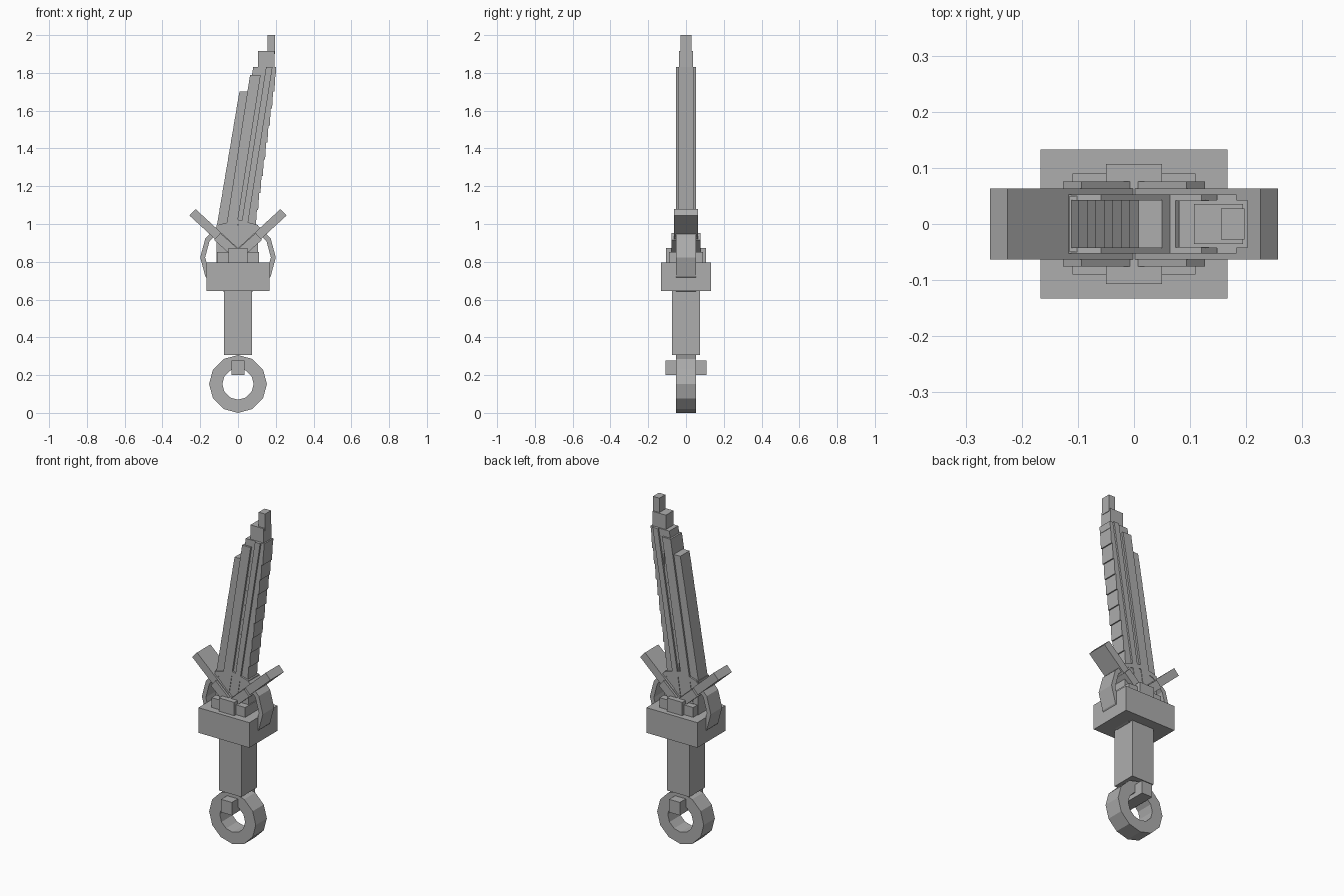
import bpy, math

if "Cube" in bpy.data.objects:
    bpy.data.objects.remove(bpy.data.objects["Cube"])

grey = bpy.data.materials.new("plain grey")
grey.diffuse_color = (0.42, 0.42, 0.42, 1)
grey.use_nodes = True
grey.node_tree.nodes["Principled BSDF"].inputs["Base Color"].default_value = grey.diffuse_color


def make(name, verts, faces):
    me = bpy.data.meshes.new(name)
    me.from_pydata(verts, [], faces)
    me.materials.append(grey)
    me.update()
    ob = bpy.data.objects.new(name, me)
    bpy.context.collection.objects.link(ob)
    return ob


def prism(name, pts, hy):
    """Counter-clockwise x/z outline extruded to +-hy."""
    n = len(pts)
    v = [(x, -hy, z) for x, z in pts] + [(x, hy, z) for x, z in pts]
    f = [tuple(range(n)), tuple(range(2 * n - 1, n - 1, -1))]
    f += [(i, i + n, (i + 1) % n + n, (i + 1) % n) for i in range(n)]
    return make(name, v, f)


def box(name, x0, x1, hy, z0, z1):
    return prism(name, [(x0, z0), (x1, z0), (x1, z1), (x0, z1)], hy)


def ring(name, cz, ro, ri, hy, n=12):
    v, f = [], []
    for i in range(n):
        a = 2 * math.pi * i / n
        c, s = math.cos(a), math.sin(a)
        v += [(ro * c, -hy, cz + ro * s), (ro * c, hy, cz + ro * s),
              (ri * c, hy, cz + ri * s), (ri * c, -hy, cz + ri * s)]
        j = (i + 1) % n
        f += [(4 * i + k, 4 * i + (k + 1) % 4, 4 * j + (k + 1) % 4, 4 * j + k) for k in range(4)]
    ob = make(name, v, [q[::-1] for q in f])
    return ob


def slab(name, side, start, end, thick, hy):
    (x0, z0), (x1, z1) = start, end
    l = math.hypot(x1 - x0, z1 - z0)
    nx, nz = -(z1 - z0) / l * thick / 2, (x1 - x0) / l * thick / 2
    pts = [(x0 - nx, z0 - nz), (x1 - nx, z1 - nz), (x1 + nx, z1 + nz), (x0 + nx, z0 + nz)]
    if side < 0:
        pts = [(-x, z) for x, z in reversed(pts)]
    prism(name, pts, hy)


# pommel and handle
ring("pommel_ring", 0.153, 0.153, 0.083, 0.052)
box("pommel_pin", -0.035, 0.035, 0.108, 0.2, 0.277)
box("handle", -0.073, 0.073, 0.073, 0.306, 0.66)

# guard
box("guard_block", -0.167, 0.167, 0.133, 0.646, 0.795)
box("guard_step_wide", -0.11, 0.11, 0.09, 0.78, 0.853)
box("guard_step_narrow", -0.05, 0.05, 0.107, 0.78, 0.874)
ring("guard_ring", 0.823, 0.2, 0.174, 0.053)
for s, side in ((-1, "left"), (1, "right")):
    slab("guard_prong_" + side, s, (0.0, 0.84), (0.241, 1.062), 0.047, 0.063)
    slab("prong_collar_" + side, s, (0.0, 0.835), (0.11, 0.934), 0.049, 0.076)

# blade: leaning core, two raised strips with a groove between
box("blade_base", -0.115, 0.105, 0.05, 0.79, 0.995)


def centre(z):
    return 0.01 + 0.157 * (z - 1.0)


def strip(name, a, b, hy, z0, z1):
    prism(name, [(centre(z0) + a, z0), (centre(z0) + b, z0),
                 (centre(z1) + b, z1), (centre(z1) + a, z1)], hy)


strip("blade_core", -0.06, 0.05, 0.042, 0.85, 1.83)
strip("blade_strip_left", -0.07, -0.014, 0.053, 0.85, 1.79)
strip("blade_strip_right", 0.008, 0.042, 0.053, 0.85, 1.83)

# stepped teeth along both edges
H = 0.0895
for i in range(10):
    z1 = 1.79 - H * (i - 1) if i else 1.83
    z0 = 1.79 - H * i
    zm = z1 - H / 2
    xr = 0.1 + 0.137 * (zm - 1.05)
    xc = centre(zm)
    d = 0.03 * (z1 - z0)
    prism(f"edge_tooth_right_{i}", [(xc, z0), (xr - d, z0), (xr + d, z1), (xc, z1)], 0.043)
    if i > 1:
        xl = -0.102 + 0.168 * (zm - 1.05)
        prism(f"edge_tooth_left_{i}", [(xl - 3 * d, z0), (xc - 0.03, z0),
                                       (xc - 0.03, z1), (xl + 3 * d, z1)], 0.043)

# stepped tip
box("tip_lower", 0.107, 0.194, 0.036, 1.8, 1.915)
box("tip_upper", 0.155, 0.197, 0.028, 1.9, 2.0)
